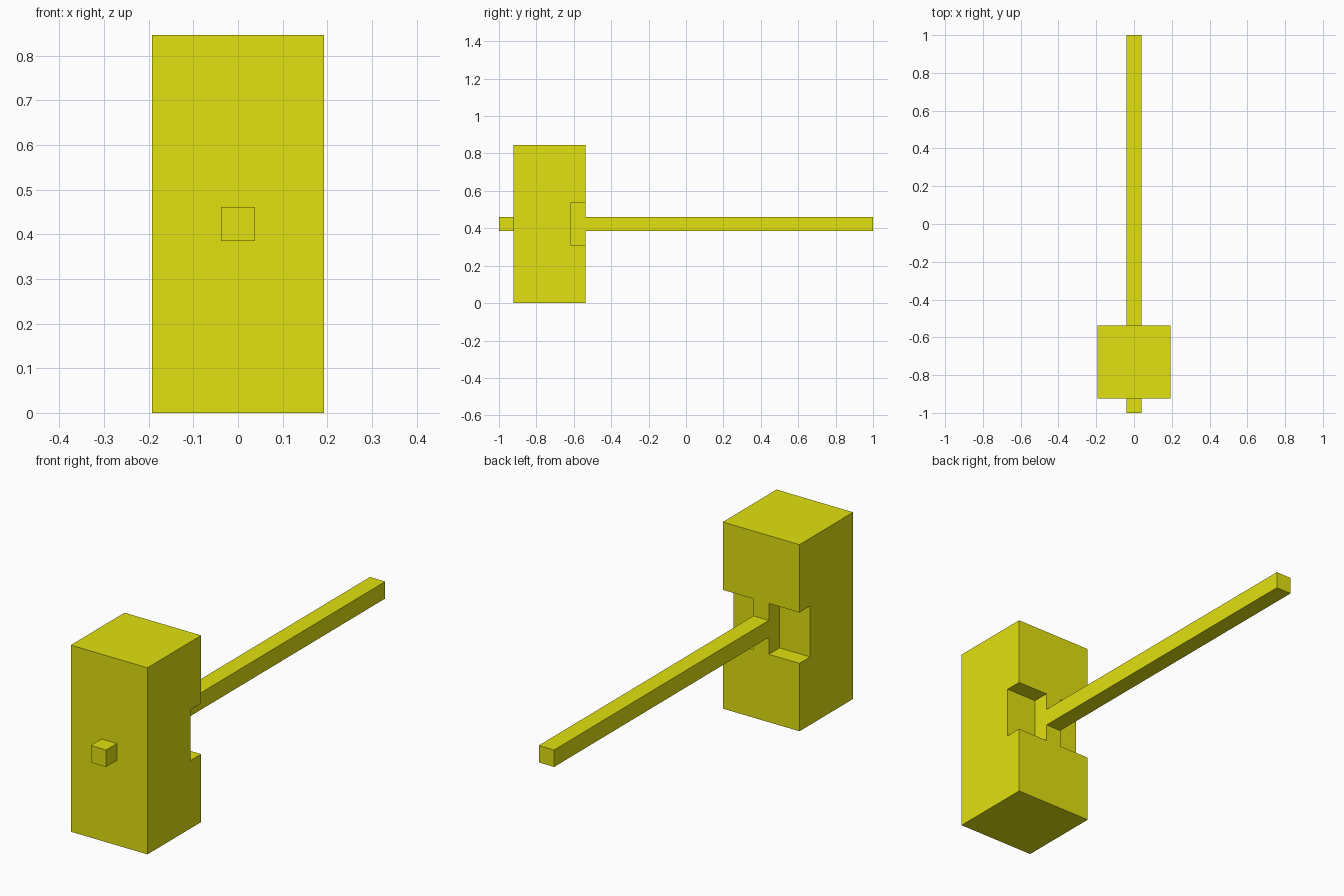
import bpy, bmesh

if "Cube" in bpy.data.objects:
    bpy.data.objects.remove(bpy.data.objects["Cube"])

U = 1 / 13  # block unit: the handle is 26 units long

yellow = bpy.data.materials.new("yellow")
yellow.diffuse_color = (0.75, 0.75, 0.005, 1)
yellow.use_nodes = True
yellow.node_tree.nodes["Principled BSDF"].inputs["Base Color"].default_value = yellow.diffuse_color


def prism(name, profile, half_width):
    """Extrude a (y, z) profile, in block units, across x."""
    bm = bmesh.new()
    face = bm.faces.new([bm.verts.new((-half_width * U, y * U, z * U)) for y, z in profile])
    new = bmesh.ops.extrude_face_region(bm, geom=[face])["geom"]
    verts = [g for g in new if isinstance(g, bmesh.types.BMVert)]
    bmesh.ops.translate(bm, verts=verts, vec=(2 * half_width * U, 0, 0))
    bmesh.ops.recalc_face_normals(bm, faces=bm.faces)
    mesh = bpy.data.meshes.new(name)
    bm.to_mesh(mesh)
    bm.free()
    mesh.materials.append(yellow)
    obj = bpy.data.objects.new(name, mesh)
    bpy.context.collection.objects.link(obj)
    return obj


def rect(y0, y1, z0, z1):
    return [(y0, z0), (y1, z0), (y1, z1), (y0, z1)]


# Tall hammer head with a notch across its back
prism("hammer_head", [(-12, 0), (-7, 0), (-7, 4), (-8, 4),
                      (-8, 7), (-7, 7), (-7, 11), (-12, 11)], 2.5)

# Central rib in the notch, above and below the handle
prism("lower_rib", rect(-8, -7, 4, 5), 0.5)
prism("upper_rib", rect(-8, -7, 6, 7), 0.5)

# Long square handle passing through the head
prism("handle", rect(-13, 13, 5, 6), 0.5)
